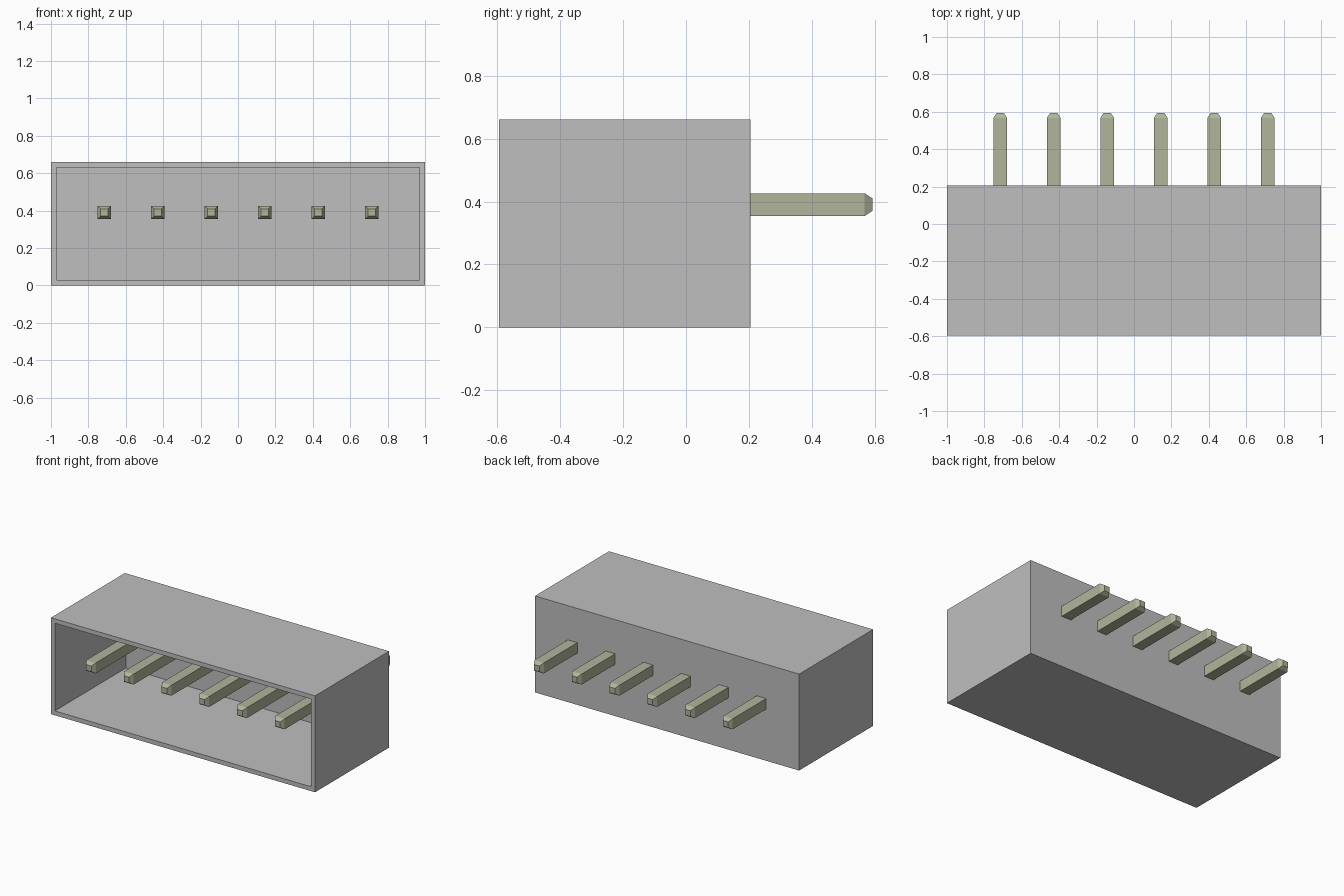
import bpy, bmesh
from mathutils import Matrix

cube = bpy.data.objects.get("Cube")
if cube:
    bpy.data.objects.remove(cube, do_unlink=True)


def material(name, rgb):
    mat = bpy.data.materials.new(name)
    mat.use_nodes = True
    mat.diffuse_color = (*rgb, 1)
    mat.node_tree.nodes["Principled BSDF"].inputs["Base Color"].default_value = (*rgb, 1)
    return mat


def add_box(bm, x, y, z):
    """Box spanning the given (low, high) ranges."""
    size = [r[1] - r[0] for r in (x, y, z)]
    centre = [sum(r) / 2 for r in (x, y, z)]
    matrix = Matrix.Translation(centre) @ Matrix.Diagonal((*size, 1))
    bmesh.ops.create_cube(bm, size=1, matrix=matrix)


def finish(bm, name, mat):
    bmesh.ops.recalc_face_normals(bm, faces=bm.faces)
    mesh = bpy.data.meshes.new(name)
    bm.to_mesh(mesh)
    bm.free()
    mesh.materials.append(mat)
    obj = bpy.data.objects.new(name, mesh)
    bpy.context.collection.objects.link(obj)
    return obj


grey = material("housing grey", (0.52, 0.52, 0.52))
metal = material("pin metal", (0.44, 0.46, 0.33))

FRONT, BACK, HEIGHT, WALL = -0.595, 0.205, 0.66, 0.03
PIN_Z, PIN_HALF, TIP_HALF = 0.39, 0.036, 0.013
PIN_END, CHAMFER, PITCH = 0.593, 0.025, 0.286

# Housing: a box whose front face is inset for the rim and pushed in
bm = bmesh.new()
add_box(bm, (-1, 1), (FRONT, BACK), (0, HEIGHT))
bm.normal_update()
front = min(bm.faces, key=lambda f: f.calc_center_median().y)
bmesh.ops.inset_region(bm, faces=[front], thickness=WALL, use_even_offset=True)
cavity = bmesh.ops.extrude_face_region(bm, geom=[front])["geom"]
bmesh.ops.delete(bm, geom=[front], context='FACES_ONLY') if front.is_valid else None
bmesh.ops.translate(bm, vec=(0, BACK - WALL - FRONT, 0),
                    verts=[g for g in cavity if isinstance(g, bmesh.types.BMVert)])
finish(bm, "housing", grey)

# Pins: square bars through the back wall, both ends tapered to a small tip
for i in range(6):
    x = (i - 2.5) * PITCH
    bm = bmesh.new()
    body_end = PIN_END - CHAMFER
    add_box(bm, (-PIN_HALF, PIN_HALF), (-body_end, body_end), (-PIN_HALF, PIN_HALF))
    bm.normal_update()
    for end in [f for f in bm.faces if abs(f.normal.y) > 0.9]:
        side = 1 if end.normal.y > 0 else -1
        bmesh.ops.inset_region(bm, faces=[end], thickness=PIN_HALF - TIP_HALF)
        bmesh.ops.translate(bm, vec=(0, side * CHAMFER, 0), verts=end.verts)
    pin = finish(bm, f"pin_{i + 1}", metal)
    pin.location = (x, 0, PIN_Z)
